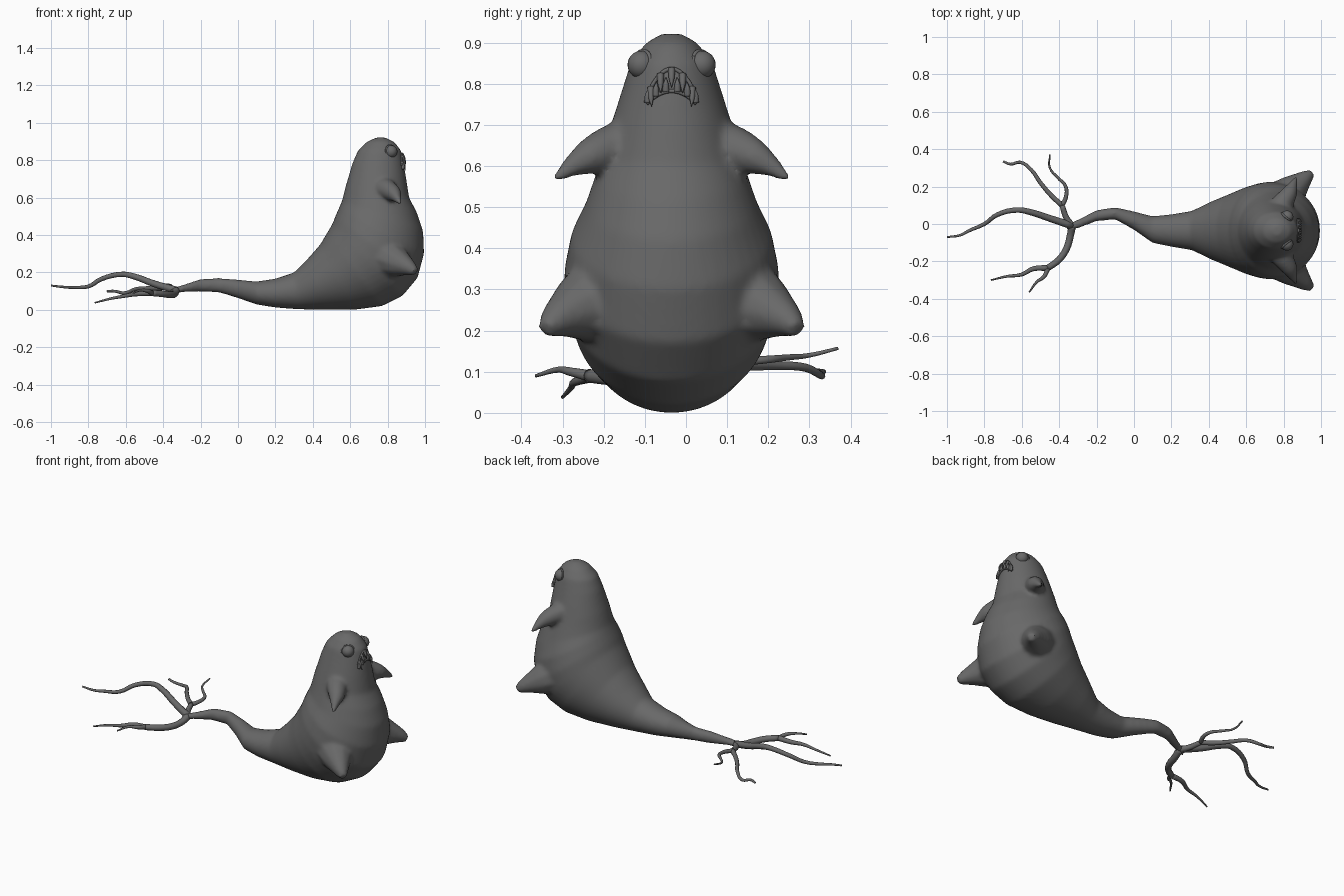
import bpy, bmesh, math
from mathutils import Vector

default = bpy.data.objects.get("Cube")
if default:
    bpy.data.objects.remove(default)

MID = -0.035  # y of the body's plane of symmetry

skin = bpy.data.materials.new("dark grey skin")
skin.use_nodes = True
GREY = (0.14, 0.14, 0.14, 1)
skin.diffuse_color = GREY
skin.node_tree.nodes["Principled BSDF"].inputs["Base Color"].default_value = GREY


def add_object(name, mesh):
    """Link a smooth-shaded mesh with the skin material."""
    obj = bpy.data.objects.new(name, mesh)
    bpy.context.collection.objects.link(obj)
    mesh.materials.clear()
    mesh.materials.append(skin)
    for face in mesh.polygons:
        face.use_smooth = True
    return obj


def tubes(name, paths, resolution=4):
    """Tapered smooth tubes; every path is a list of (point, radius)."""
    curve = bpy.data.curves.new(name, "CURVE")
    curve.dimensions = "3D"
    curve.bevel_depth = 1
    curve.bevel_resolution = 3
    curve.resolution_u = resolution
    curve.use_fill_caps = True
    for path in paths:
        spline = curve.splines.new("BEZIER")
        spline.bezier_points.add(len(path) - 1)
        for knot, (point, radius) in zip(spline.bezier_points, path):
            knot.co = point
            knot.radius = radius
            knot.handle_left_type = knot.handle_right_type = "AUTO"
    helper = bpy.data.objects.new(name + " curve", curve)
    bpy.context.collection.objects.link(helper)
    graph = bpy.context.evaluated_depsgraph_get()
    mesh = bpy.data.meshes.new_from_object(helper.evaluated_get(graph))
    bpy.data.objects.remove(helper)
    bm = bmesh.new()
    bm.from_mesh(mesh)
    bmesh.ops.remove_doubles(bm, verts=bm.verts, dist=0.00005)
    bmesh.ops.recalc_face_normals(bm, faces=bm.faces)
    bm.to_mesh(mesh)
    bm.free()
    mesh.name = name
    return add_object(name, mesh)


def taper(points, start, end):
    """Give a list of points an evenly shrinking radius."""
    last = len(points) - 1
    return [(p, start + (end - start) * i / last) for i, p in enumerate(points)]


def mirrored(path):
    """A path given sideways from the middle plane, on both sides."""
    return [[((x, MID + side * y, z), r) for (x, y, z), r in path]
            for side in (-1, 1)]


# Body sections: belly x, z; back x, z; half width; optional sideways centre
SECTIONS = [
    (-.36, .08, -.36, .115, .02, -.02),
    (-.3, .093, -.3, .133, .025, 0),
    (-.2, .097, -.2, .166, .03, .045),
    (-.1, .092, -.1, .171, .033, .057),
    (0, .062, 0, .162, .05, .018),
    (.1, .028, .1, .152, .072, -.03),
    (.2, .012, .2, .167, .087),
    (.32, .003, .3, .2, .105),
    (.46, 0, .37, .27, .155),
    (.62, 0, .44, .35, .2),
    (.77, .02, .475, .41, .235),
    (.88, .075, .505, .46, .255),
    (.96, .17, .52, .5, .262),
    (.995, .3, .54, .545, .245),
    (.99, .42, .555, .58, .21),
    (.957, .52, .565, .62, .187),
    (.915, .6, .575, .66, .167),
    (.9, .7, .59, .71, .146),
    (.887, .78, .61, .78, .122),
    (.873, .85, .64, .85, .1),
    (.838, .897, .69, .9, .064),
    (.79, .921, .74, .922, .025),
]
SIDES = 40

bm = bmesh.new()
rings = []
for belly_x, belly_z, back_x, back_z, width, *offset in SECTIONS:
    y = offset[0] if offset else MID
    belly, back = Vector((belly_x, y, belly_z)), Vector((back_x, y, back_z))
    centre, arm = (belly + back) / 2, (belly - back) / 2
    ring = []
    for i in range(SIDES):
        angle = math.tau * i / SIDES
        across = Vector((0, width * math.sin(angle), 0))
        ring.append(bm.verts.new(centre + arm * math.cos(angle) + across))
    rings.append(ring)
for low, high in zip(rings, rings[1:]):
    for i in range(SIDES):
        j = (i + 1) % SIDES
        bm.faces.new((low[i], low[j], high[j], high[i]))
bm.faces.new(rings[0])
bm.faces.new(rings[-1])

# Pointed fins and stubby feet, merged into the body
fin = [((.74, .06, .655), .07), ((.79, .14, .645), .06),
       ((.83, .2, .622), .046), ((.85, .245, .597), .026),
       ((.87, .287, .564), .009)]
foot = [((.75, .13, .3), .13), ((.85, .22, .255), .085),
        ((.91, .275, .228), .048), ((.95, .308, .203), .023)]
limbs = tubes("limbs", mirrored(fin) + mirrored(foot))
bm.from_mesh(limbs.data)
bpy.data.objects.remove(limbs)
bmesh.ops.recalc_face_normals(bm, faces=bm.faces)
body_mesh = bpy.data.meshes.new("body")
bm.to_mesh(body_mesh)
bm.free()
body = add_object("body", body_mesh)
remesh = body.modifiers.new("blend limbs", "REMESH")
remesh.mode = "VOXEL"
remesh.voxel_size = 0.01
remesh.use_smooth_shade = True
soften = body.modifiers.new("soften", "SMOOTH")
soften.factor = 0.5
soften.iterations = 12

# Root-like branches at the end of the tail
hub = (-.33, -.01, .105)
long_root = [hub, (-.45, .03, .14), (-.56, .065, .18), (-.62, .075, .19),
             (-.73, .05, .165), (-.8, 0, .125), (-.88, -.035, .12),
             (-.93, -.06, .122), (-1, -.07, .13)]
left_fork = (-.385, .1, .12)
left_stem = [hub, (-.36, .03, .11), left_fork]
left_inner = [left_fork, (-.365, .14, .125), (-.365, .2, .13),
              (-.41, .25, .135), (-.45, .3, .14), (-.45, .37, .157)]
left_outer = [left_fork, (-.44, .15, .115), (-.5, .22, .115),
              (-.55, .29, .11), (-.61, .33, .09), (-.66, .32, .1),
              (-.7, .335, .1)]
right_fork = (-.46, -.235, .09)
right_stem = [hub, (-.34, -.06, .085), (-.36, -.13, .08),
              (-.4, -.19, .085), right_fork]
right_outer = [right_fork, (-.54, -.24, .085), (-.6, -.27, .075),
               (-.68, -.28, .06), (-.765, -.3, .038)]
right_inner = [right_fork, (-.48, -.28, .1), (-.52, -.31, .105),
               (-.56, -.365, .09)]
tubes("tail_roots", [
    taper(long_root, .02, .005),
    taper(left_stem, .018, .014), taper(left_inner, .013, .004),
    taper(left_outer, .014, .006),
    taper(right_stem, .02, .017), taper(right_outer, .016, .004),
    taper(right_inner, .014, .004),
])

# Bulging eyes with a soft lid around each
for side, label in ((-1, "right"), (1, "left")):
    bm = bmesh.new()
    bmesh.ops.create_uvsphere(bm, u_segments=24, v_segments=16, radius=.034)
    mesh = bpy.data.meshes.new(label + "_eye")
    bm.to_mesh(mesh)
    bm.free()
    eye = add_object(label + "_eye", mesh)
    eye.location = (.818, MID + side * .073, .846)
    outward = Vector((.6, side * .75, .15)).normalized()
    u = outward.orthogonal().normalized()
    v = outward.cross(u)
    lid = [(eye.location + (u * math.cos(a) + v * math.sin(a)) * .034, .005)
           for a in (math.tau * i / 12 for i in range(13))]
    tubes(label + "_eyelid", [lid])


# Frowning mouth: two lips and crossing fangs laid on the face
def on_face(d, z, lift=0):
    x = .748 + .137 * math.sqrt(1 - (d / .125) ** 2) + (.8 - z) * .25
    return (x + lift, MID + d, z)


def upper(d):
    return .836 - .066 * (d / .06) ** 2


def lower(d):
    return .782 - .03 * (d / .06) ** 2


spread = [i * .012 for i in range(-5, 6)]
for name, height in (("upper_lip", upper), ("lower_lip", lower)):
    tubes(name, [[(on_face(d, height(d)), .005) for d in spread]])


def fang(d, height, length):
    z = height(d)
    return [(on_face(d, z), .009), (on_face(d, z + length / 2, .006), .007),
            (on_face(d * .97, z + length, .008), .001)]


tubes("upper_fangs", [fang(d, upper, -.045) for d in (-.05, -.027, 0, .027, .05)])
tubes("lower_fangs", [fang(d, lower, .035) for d in (-.058, -.038, -.014, .014, .038, .058)])
